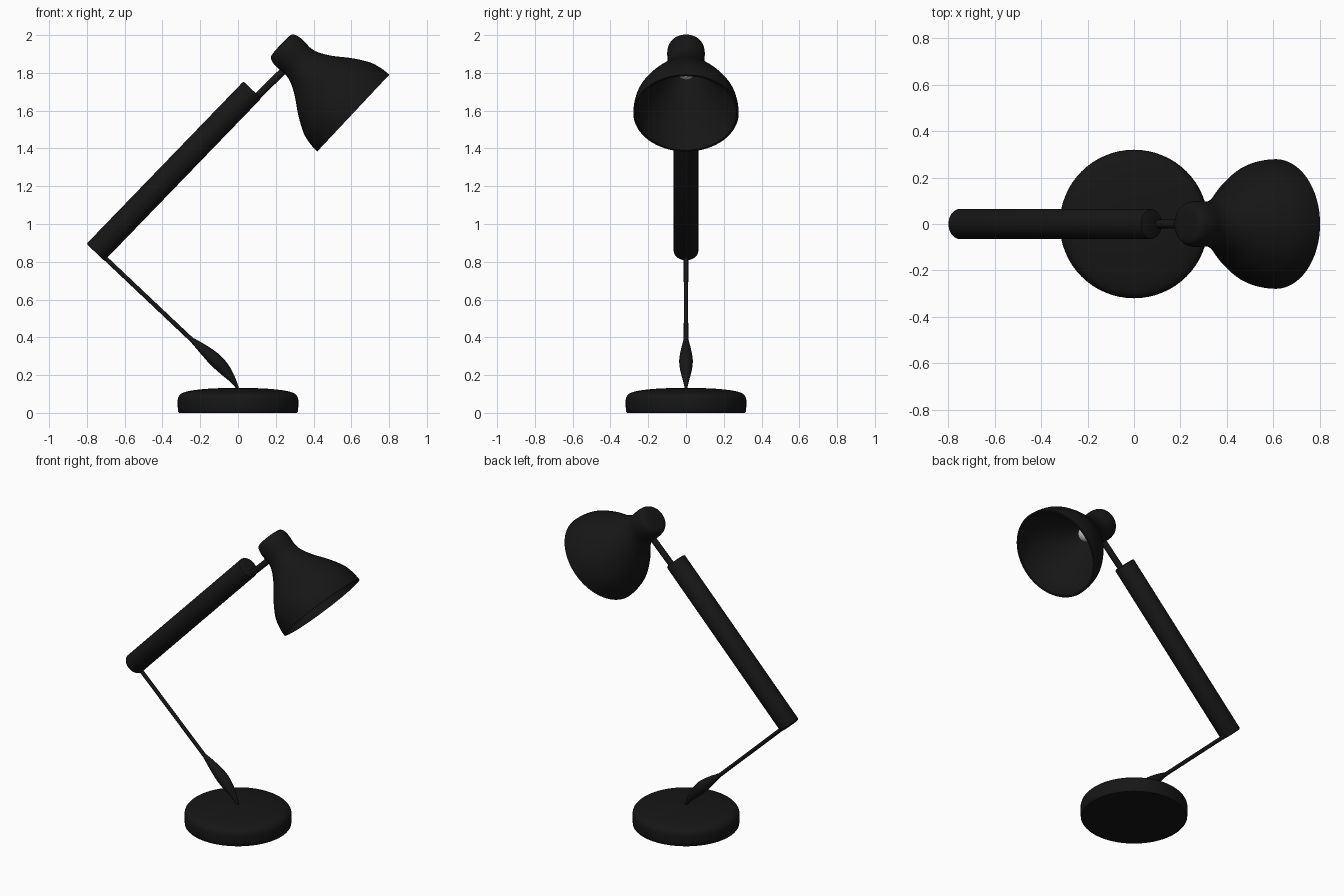
import bpy, bmesh, math
from mathutils import Vector

if "Cube" in bpy.data.objects:
    bpy.data.objects.remove(bpy.data.objects["Cube"])

Y = Vector((0, 1, 0))


def material(name, v):
    m = bpy.data.materials.new(name)
    m.diffuse_color = (v, v, v, 1)
    m.use_nodes = True
    m.node_tree.nodes["Principled BSDF"].inputs["Base Color"].default_value = m.diffuse_color
    return m


BLACK = material("matte_black", 0.008)
WHITE = material("bulb_white", 0.8)


def smooth_points(pts, n=4):
    """Catmull-Rom through the given points."""
    p = [Vector(q) for q in pts]
    p = [p[0]] + p + [p[-1]]
    out = []
    for a, b, c, d in zip(p, p[1:], p[2:], p[3:]):
        for i in range(n):
            t = i / n
            out.append(0.5 * (2 * b + (c - a) * t + (2 * a - 5 * b + 4 * c - d) * t * t
                              + (3 * b - a - 3 * c + d) * t ** 3))
    return out + [p[-1]]


def skin_rings(name, rings, mat, seg):
    """Join circles given as (centre, axis, radius); all axes lie in the XZ plane."""
    bm = bmesh.new()
    loops = []
    for centre, axis, r in rings:
        u = axis.normalized().cross(Y)
        loops.append([bm.verts.new(centre + r * (u * math.cos(a) + Y * math.sin(a)))
                      for a in (2 * math.pi * i / seg for i in range(seg))])
    for a, b in zip(loops, loops[1:]):
        for i in range(seg):
            j = (i + 1) % seg
            bm.faces.new((a[i], a[j], b[j], b[i]))
    bmesh.ops.remove_doubles(bm, verts=bm.verts, dist=1e-5)
    bmesh.ops.recalc_face_normals(bm, faces=bm.faces)
    me = bpy.data.meshes.new(name)
    bm.to_mesh(me)
    bm.free()
    me.materials.append(mat)
    ob = bpy.data.objects.new(name, me)
    bpy.context.collection.objects.link(ob)
    bpy.ops.object.select_all(action='DESELECT')
    bpy.context.view_layer.objects.active = ob
    ob.select_set(True)
    bpy.ops.object.shade_smooth_by_angle(angle=math.radians(40))
    return ob


def lathe(name, profile, origin, axis, mat=BLACK, seg=64):
    """Profile of (radius, height) turned about an axis."""
    o, d = Vector(origin), Vector(axis).normalized()
    return skin_rings(name, [(o + d * h, d, r) for r, h in profile], mat, seg)


def rod(name, start, end, r, bevel, seg=32):
    a, b = Vector(start), Vector(end)
    n = (b - a).length
    k = bevel * 0.3
    prof = [(0, 0), (r - bevel, 0), (r - k, k), (r, bevel),
            (r, n - bevel), (r - k, n - k), (r - bevel, n), (0, n)]
    return lathe(name, prof, a, b - a, seg=seg)


# Weighted base
lathe("base", [(0, 0), (0.312, 0), (0.317, 0.006)] + [tuple(p) for p in smooth_points(
    [(0.319, 0.03), (0.319, 0.07), (0.310, 0.093), (0.285, 0.109), (0.22, 0.122),
     (0.12, 0.13), (0, 0.132)])], (0, 0, 0), (0, 0, 1))

# Lower arm: thin rod with a swollen foot, points are (x, z, radius)
path = smooth_points([(0.005, 0.12, 0.004), (-0.03, 0.177, 0.018), (-0.07, 0.228, 0.031),
                      (-0.12, 0.28, 0.036), (-0.18, 0.334, 0.027), (-0.24, 0.384, 0.014),
                      (-0.28, 0.42, 0.012), (-0.73, 0.845, 0.012)])
rings = []
for i, p in enumerate(path):
    t = path[min(i + 1, len(path) - 1)] - path[max(i - 1, 0)]
    rings.append((Vector((p.x, 0, p.y)), Vector((t.x, 0, t.y)), p.z))
rings = [(rings[0][0], rings[0][1], 0)] + rings + [(rings[-1][0], rings[-1][1], 0)]
skin_rings("lower_arm", rings, BLACK, 24)

# Upper arm sleeve and the rod that carries the shade
rod("upper_arm", (-0.755, 0, 0.85), (0.076, 0, 1.71), 0.065, 0.008, 48)
rod("shade_rod", (0.055, 0, 1.63), (0.28, 0, 1.85), 0.019, 0.003)

# Hollow shade, turned about the tilted axis from the rim centre
RIM, TILT = (0.61, 0, 1.587), (-0.729, 0, 0.684)
outer = smooth_points([(0.279, 0), (0.275, 0.05), (0.257, 0.118), (0.206, 0.206),
                       (0.146, 0.287), (0.108, 0.355), (0.097, 0.40), (0.099, 0.44),
                       (0.099, 0.475), (0.091, 0.508), (0.07, 0.525), (0, 0.529)])
inner = smooth_points([(0, 0.42), (0.07, 0.41), (0.095, 0.36), (0.134, 0.281),
                       (0.194, 0.198), (0.245, 0.112), (0.263, 0.05), (0.268, 0)])
lathe("shade", [tuple(p) for p in inner + outer], RIM, TILT)

# Bulb with its stem inside the shade
bulb = [(0.05 * math.sin(a), 0.33 - 0.05 * math.cos(a))
        for a in (math.pi * i / 16 for i in range(13))]
lathe("bulb", bulb + [(0.03, 0.38), (0.03, 0.44), (0, 0.44)], RIM, TILT, WHITE, 32)
